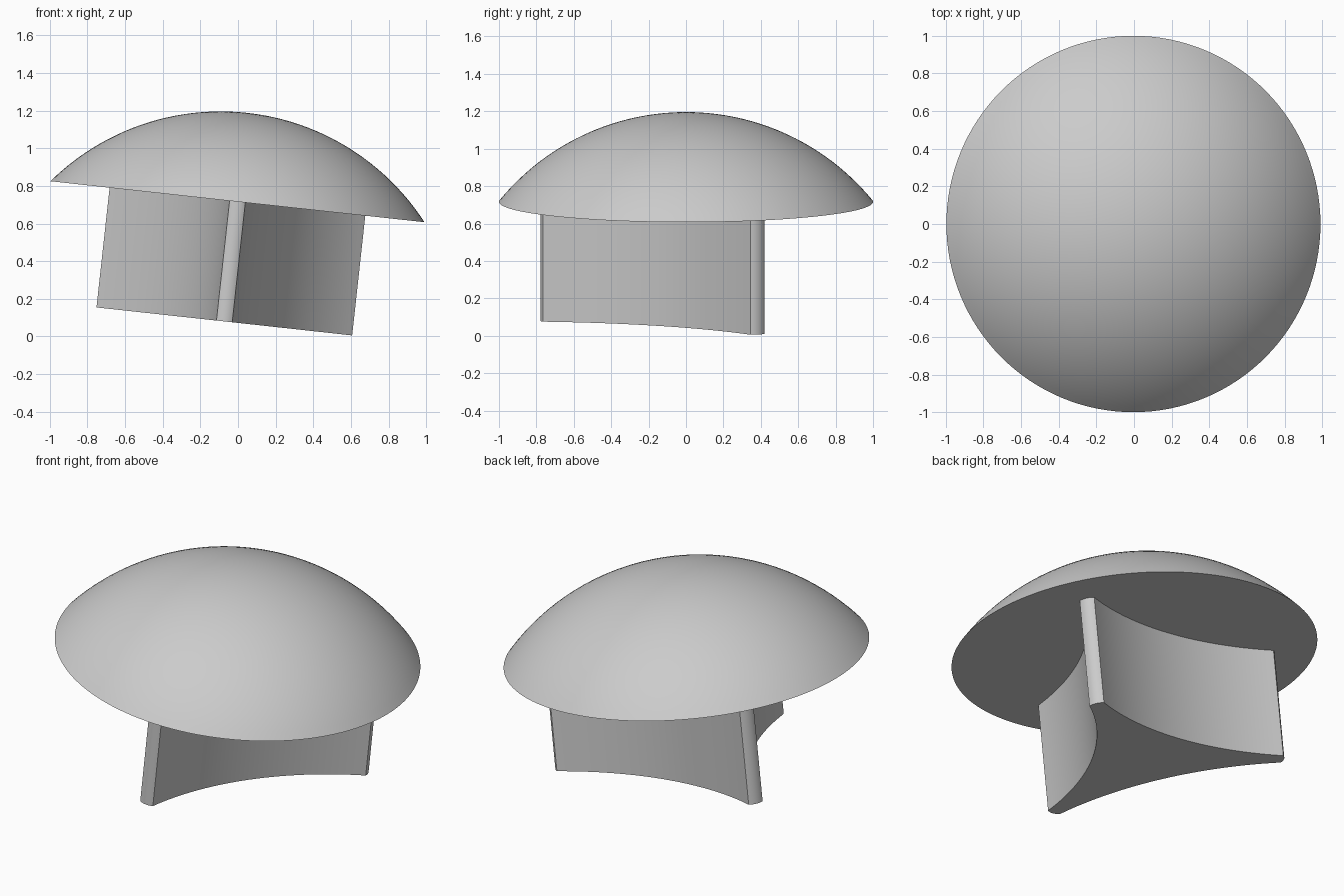
import bpy
import bmesh
from math import sin, cos, pi, asin, radians, sqrt
from mathutils import Matrix, Vector

if "Cube" in bpy.data.objects:
    bpy.data.objects.remove(bpy.data.objects["Cube"], do_unlink=True)

# Overall proportions, in the leaning frame of the cap's underside
LEAN = Matrix.Translation((-0.003, 0, 0.716)) @ Matrix.Rotation(radians(6.25), 4, 'Y')
CAP_RADIUS, CAP_HEIGHT = 1.0, 0.475
STEM_LENGTH = 0.64

grey = bpy.data.materials.new("plain grey")
grey.use_nodes = True
grey.diffuse_color = (0.6, 0.6, 0.6, 1)
grey.node_tree.nodes["Principled BSDF"].inputs["Base Color"].default_value = (0.6, 0.6, 0.6, 1)


def finish(name, bm):
    """Turn a bmesh into a smooth-shaded, leaning object."""
    bmesh.ops.recalc_face_normals(bm, faces=bm.faces)
    mesh = bpy.data.meshes.new(name)
    bm.to_mesh(mesh)
    bm.free()
    mesh.materials.append(grey)
    obj = bpy.data.objects.new(name, mesh)
    bpy.context.collection.objects.link(obj)
    obj.matrix_world = LEAN
    bpy.ops.object.select_all(action='DESELECT')
    obj.select_set(True)
    bpy.context.view_layer.objects.active = obj
    bpy.ops.object.shade_smooth_by_angle(angle=radians(25))


def bowed(a, b, rise, steps):
    """Circular arc from a towards b (end left out), bulging outwards by rise."""
    mid, half = (a + b) / 2, (b - a) / 2
    length = half.length
    out = Vector((half.y, -half.x)) / length
    bulge = abs(rise)
    radius = (length ** 2 + bulge ** 2) / (2 * bulge)
    points = []
    for i in range(steps):
        t = -1 + 2 * i / steps
        lift = sqrt(radius ** 2 - (t * length) ** 2) - (radius - bulge)
        points.append(mid + half * t + out * lift * (1 if rise > 0 else -1))
    return points


# Domed cap: a spherical arc spun about the axis, closed by a flat underside
bm = bmesh.new()
sphere = (CAP_RADIUS ** 2 + CAP_HEIGHT ** 2) / (2 * CAP_HEIGHT)
spread = asin(CAP_RADIUS / sphere)
steps = 24
arc = [bm.verts.new((sphere * sin(spread * i / steps), 0,
                     CAP_HEIGHT - sphere * (1 - cos(spread * i / steps))))
       for i in range(steps + 1)]
edges = [bm.edges.new(pair) for pair in zip(arc, arc[1:])]
bmesh.ops.spin(bm, geom=arc + edges, cent=(0, 0, 0), axis=(0, 0, 1),
               angle=2 * pi, steps=128, use_duplicate=False)
bmesh.ops.remove_doubles(bm, verts=bm.verts, dist=0.0005)
bmesh.ops.holes_fill(bm, edges=[e for e in bm.edges if e.is_boundary], sides=0)
finish("domed_cap", bm)

# Three-cornered stem: rounded narrow corners joined by hollow sides
corners = []
for k in range(3):
    angle = radians(-90 + 120 * k)
    tip = Vector((cos(angle), sin(angle))) * 0.765
    side = Vector((-sin(angle), cos(angle))) * 0.042
    corners.append((tip - side, tip + side))
outline = []
for k, (start, end) in enumerate(corners):
    outline += bowed(start, end, 0.012, 8)
    outline += bowed(end, corners[(k + 1) % 3][0], -0.13, 32)
bm = bmesh.new()
base = bm.faces.new([bm.verts.new((p.x, p.y, -STEM_LENGTH)) for p in outline])
top = bmesh.ops.extrude_face_region(bm, geom=[base], use_keep_orig=True)
bmesh.ops.translate(bm, vec=(0, 0, STEM_LENGTH),
                    verts=[v for v in top["geom"] if isinstance(v, bmesh.types.BMVert)])
finish("three_cornered_stem", bm)
